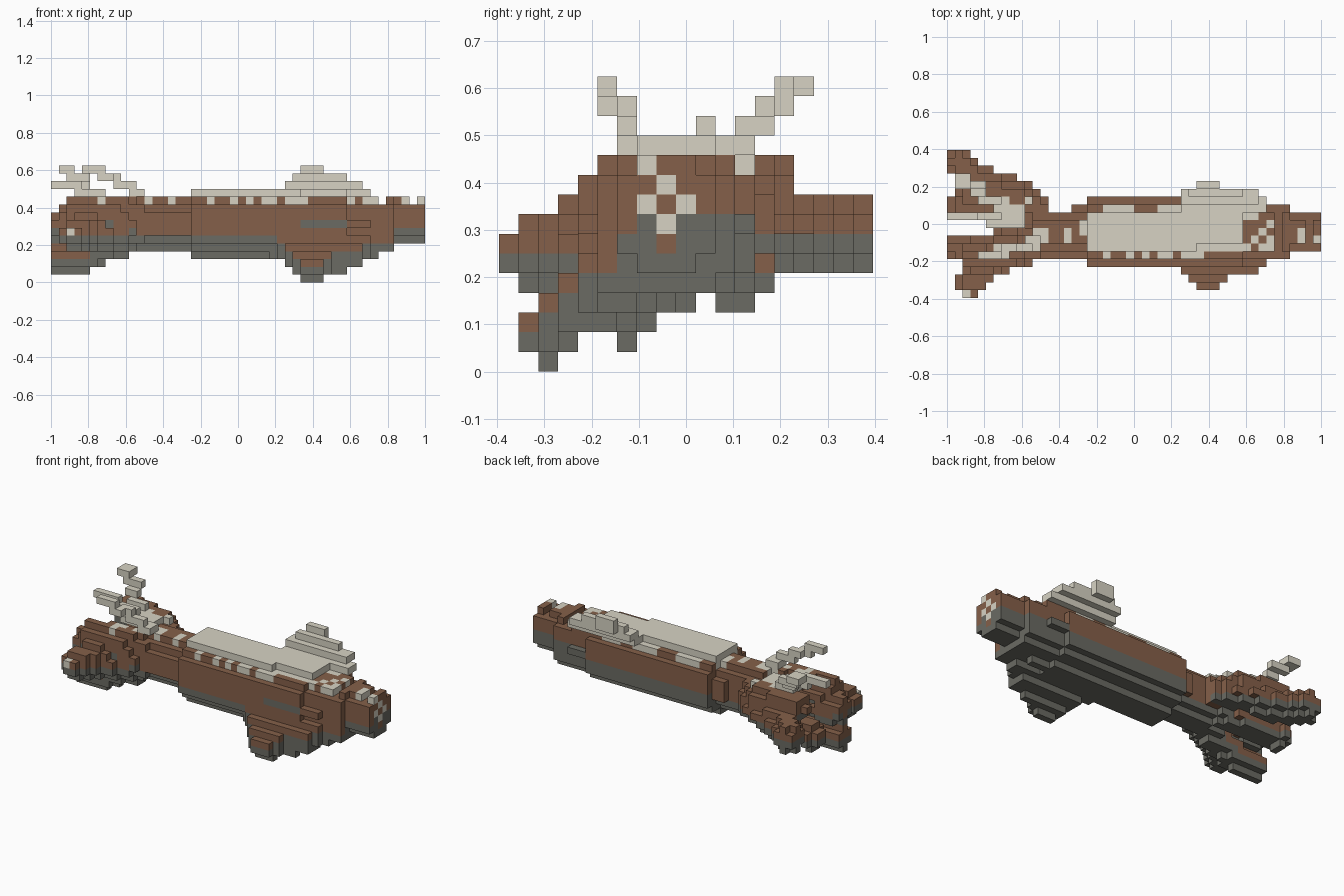
import bpy, bmesh, random
from mathutils import Vector

cube = bpy.data.objects.get("Cube")
if cube:
    bpy.data.objects.remove(cube)

random.seed(4)
S = 1 / 24                                   # block size
ORIGIN = Vector((-1, -9.5 * S, 0))
BARK, UNDER, PALE = range(3)


def material(name, rgb):
    m = bpy.data.materials.new(name)
    m.use_nodes = True
    m.diffuse_color = (*rgb, 1)
    m.node_tree.nodes["Principled BSDF"].inputs["Base Color"].default_value = (*rgb, 1)
    return m


MATS = [material("brown bark", (0.235, 0.117, 0.067)),
        material("dark grey underside", (0.145, 0.145, 0.125)),
        material("pale beige", (0.68, 0.65, 0.55))]

blocks = {}                                  # cell -> (part, colour)


def put(part, i, j, k, colour, force=False):
    inside = 0 <= i < 48 and 0 <= j < 19 and 0 <= k < 15
    if inside and (force or (i, j, k) not in blocks):
        blocks[i, j, k] = (part, colour)


def slab(part, i0, i1, j0, j1, k, colour):
    for i in range(i0, i1 + 1):
        for j in range(j0, j1 + 1):
            put(part, i, j, k, colour)


def disc(part, i, centre_k, radius, under_front, under_back):
    """One round slice of the trunk, dark below the given layers."""
    for j in range(19):
        for k in range(15):
            if (j - 8) ** 2 + (k - centre_k) ** 2 <= radius ** 2 and not (k == 3 and j > 9):
                colour = UNDER if k < (under_front if j < 7 else under_back) else BARK
                put(part, i, j, k, PALE if k == 11 else colour)


def root(part, path, radius):
    """A blocky limb along a path, dark under its middle."""
    for a, b in zip(path, path[1:]):
        a, b = Vector(a), Vector(b)
        for t in range(25):
            c = a.lerp(b, t / 24)
            box = [range(int(v - radius), int(v + radius) + 2) for v in c]
            for i in box[0]:
                for j in box[1]:
                    for k in box[2]:
                        if (Vector((i, j, k)) - c).length <= radius:
                            put(part, i, j, k, UNDER if k < c.z - 0.3 else BARK)


# Trunk: round slices, stepped along the length
for i in range(11, 48):
    if i < 18:
        disc("trunk", i, 7, 3.2, 6, 6)
    elif i < 24:
        disc("trunk", i, 7, 4.5, 6, 7)
    elif i < 38:
        disc("trunk", i, 7, 4.5, 8 if i > 31 else 6, 7)
    elif i < 41:
        disc("trunk", i, 7, 4.1, 5, 8)
    elif i < 44:
        disc("trunk", i, 7, 3.7, 5, 8)
    else:
        disc("trunk", i, 8, 2.5, 7, 8)
        disc("trunk", i, 7, 2.3, 7, 8)

# Pale cover on the trunk's crown, ragged at its rim, with a notched broken end
for (i, j, k), (part, colour) in list(blocks.items()):
    if k == 10:
        if i > 42 or i < 16:
            chance = 0.2
        elif i > 37 or i < 18:
            chance = 0.6
        else:
            chance = 1 if abs(j - 8) < 3 else 0.5
        if random.random() < chance:
            put(part, i, j, k, PALE, True)
    crown_edge = k == 11 and (i > 37 or (i > 31 and j < 7))
    if crown_edge or (k == 10 and i in (42, 46)) or (i in (13, 14, 15) and j == 11):
        del blocks[i, j, k]

# Pale ring on the cut end
for dj, dk in ((1, 0), (-1, 0), (0, 1), (0, -1)):
    put("trunk", 47, 8 + dj, 8 + dk, PALE, True)
put("trunk", 47, 8, 6, BARK, True)

# Lower fin: sloping plate, brown on top
SPANS = [(32, 34), (31, 35), (30, 39), (29, 40), (28, 43), (28, 43)]
LOW = [1, 0, 1, 2, 2, 3]
LAYERS = [(32, 34), (31, 37), (30, 39), (28, 41), (28, 43)]
for n, (span, low) in enumerate(zip(SPANS, LOW)):
    j = n + 1
    for k in range(low, j + 2):
        layer = LAYERS[min(k, 4)]
        for i in range(max(span[0], layer[0]), min(span[1], layer[1]) + 1):
            put("lower_fin", i, j, k, BARK if k > j else UNDER, True)

# Front flank of the trunk above the lower fin
for i in range(29, 44):
    for j in (4, 5):
        for k in (5, 6):
            if (i, j, k) in blocks:
                put("trunk", i, j, k, BARK, True)

# Upper fin: pale stair of plates
for i0, i1, j0, j1, k in ((30, 40, 11, 12, 11), (30, 39, 12, 13, 12),
                          (31, 37, 13, 13, 13), (32, 34, 14, 14, 13), (32, 34, 14, 14, 14)):
    slab("upper_fin", i0, i1, j0, j1, k, PALE)
for k in (9, 10):
    slab("upper_fin", 30, 40, 11, 11, k, BARK)

# Thin pale shoots rising from the roots
for name, steps in (
        ("left_shoot", ((1, 2, 14, 15, 14), (2, 4, 14, 14, 13), (3, 4, 13, 13, 12),
                        (4, 6, 12, 12, 11), (6, 9, 10, 11, 10))),
        ("right_shoot", ((4, 6, 5, 5, 14), (6, 7, 5, 5, 13), (7, 8, 6, 6, 13), (8, 10, 6, 6, 12),
                         (10, 11, 6, 7, 11), (11, 12, 7, 8, 10))),
        ("middle_shoot", ((0, 3, 10, 10, 12), (3, 6, 10, 10, 11), (5, 9, 9, 10, 10)))):
    for step in steps:
        slab(name, *step, PALE)

# Splayed roots
root("upper_right_root", [(11, 7, 8), (9, 6, 8.2), (5, 5, 8.2), (2.9, 5, 8.2)], 2.05)
root("left_root", [(11, 11, 7), (9, 12.8, 7), (6, 14, 6.6), (3, 15.2, 6.5), (0.8, 17, 6.5)], 1.82)
root("right_root", [(11, 6, 6.5), (9, 5.6, 6), (6, 4.6, 5.6), (4.2, 3, 5.6), (2.6, 1.3, 5.6)], 1.95)
root("lower_right_root", [(12, 8, 6), (9, 6.5, 4.6), (6, 6, 3.6), (3, 6, 2.4), (0.5, 6, 2.4)], 1.7)
root("right_root_tip", [(3, 6, 6), (0.5, 6, 6.5)], 1.7)
root("lower_left_root", [(12, 9, 6), (7, 11, 5), (1, 11.5, 4.5)], 1.6)
root("upper_left_root", [(11, 11, 8), (9, 12.4, 8.6), (6, 13, 8.9), (2.5, 13, 8.9)], 1.65)
root("inner_root", [(12, 8, 8), (8, 8.5, 7), (6, 9.5, 7)], 1.6)

# Worn pale tips and patches on the roots
put("right_root", 2, 0, 6, PALE, True)
for (i, j, k), (part, colour) in list(blocks.items()):
    if i < 13 and k == 10 and random.random() < 0.2:
        put(part, i, j, k, PALE, True)

# Outer faces of each part
SIDES = [Vector(d) for d in ((1, 0, 0), (-1, 0, 0), (0, 1, 0), (0, -1, 0), (0, 0, 1), (0, 0, -1))]
for part in sorted({p for p, c in blocks.values()}):
    bm = bmesh.new()
    corners = {}

    def corner(p):
        key = tuple(round(v) for v in p)
        if key not in corners:
            corners[key] = bm.verts.new(ORIGIN + Vector(key) * S)
        return corners[key]

    for cell, (owner, colour) in blocks.items():
        if owner != part:
            continue
        mid = Vector(cell) + Vector((0.5, 0.5, 0.5))
        for n in SIDES:
            if tuple(int(v) for v in Vector(cell) + n) in blocks:
                continue
            u = Vector((n.y, n.z, n.x)) / 2
            v = n.cross(u)
            quad = [mid + n / 2 + a * u + b * v for a, b in ((-1, -1), (1, -1), (1, 1), (-1, 1))]
            face = bm.faces.new([corner(p) for p in quad])
            face.material_index = colour
    mesh = bpy.data.meshes.new(part)
    bm.to_mesh(mesh)
    bm.free()
    for m in MATS:
        mesh.materials.append(m)
    bpy.context.collection.objects.link(bpy.data.objects.new(part, mesh))
